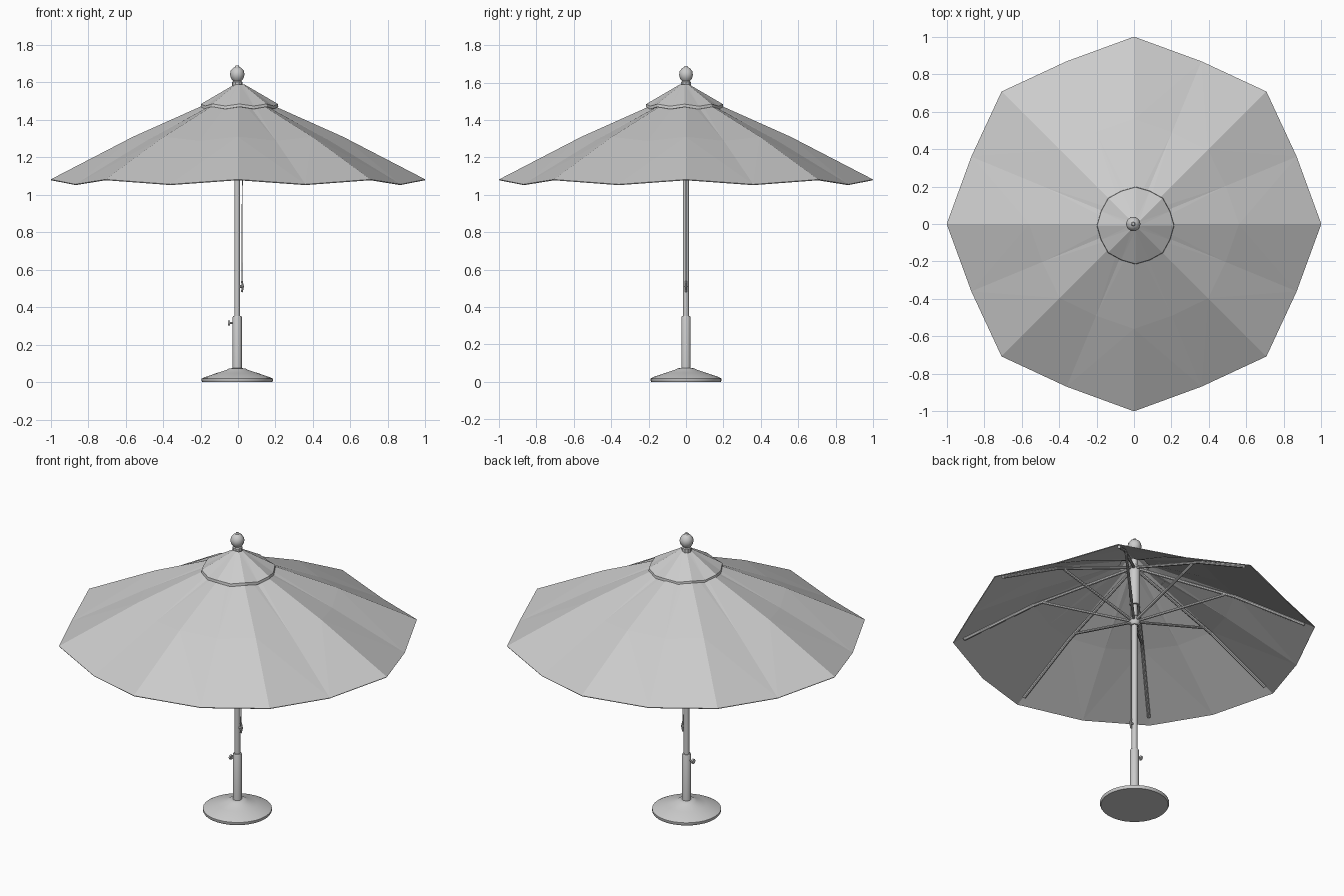
import bpy, bmesh, math
from mathutils import Vector

if "Cube" in bpy.data.objects:
    bpy.data.objects.remove(bpy.data.objects["Cube"], do_unlink=True)

grey = bpy.data.materials.new("light_grey")
grey.use_nodes = True
grey.diffuse_color = (0.6, 0.6, 0.6, 1)
grey.node_tree.nodes["Principled BSDF"].inputs["Base Color"].default_value = (0.6, 0.6, 0.6, 1)

RIBS = 8
STEP = 2 * math.pi / RIBS
AXIS_X = -0.004  # the pole stands slightly off centre


def polar(r, angle, z, cx=0.0):
    return Vector((cx + r * math.cos(angle), r * math.sin(angle), z))


def finish(name, bm, smooth=True):
    bmesh.ops.recalc_face_normals(bm, faces=bm.faces)
    mesh = bpy.data.meshes.new(name)
    bm.to_mesh(mesh)
    bm.free()
    mesh.materials.append(grey)
    obj = bpy.data.objects.new(name, mesh)
    bpy.context.collection.objects.link(obj)
    if smooth:
        bpy.ops.object.select_all(action="DESELECT")
        obj.select_set(True)
        bpy.context.view_layer.objects.active = obj
        bpy.ops.object.shade_smooth_by_angle(angle=math.radians(35))
    return obj


def lathe(name, profile, sides):
    """Closed solid of revolution from (radius, height) pairs."""
    bm = bmesh.new()
    rings = [[bm.verts.new(polar(r, 2 * math.pi * i / sides, z, AXIS_X))
              for i in range(sides)] for r, z in profile]
    for low, high in zip(rings, rings[1:]):
        for i in range(sides):
            j = (i + 1) % sides
            bm.faces.new((low[i], low[j], high[j], high[i]))
    bm.faces.new(rings[0][::-1])
    bm.faces.new(rings[-1])
    return finish(name, bm)


def add_rod(bm, start, end, radius, sides=8):
    direction = end - start
    matrix = direction.to_track_quat("Z", "Y").to_matrix().to_4x4()
    matrix.translation = (start + end) / 2
    bmesh.ops.create_cone(bm, cap_ends=True, segments=sides, radius1=radius,
                          radius2=radius, depth=direction.length, matrix=matrix)


def fabric(name, rib_profile, seam_profile, thickness, center=(0, 0)):
    """Faceted cloth: one profile along the ribs, one along the panel middles."""
    bm = bmesh.new()
    columns = []
    for i in range(RIBS * 2):
        profile = seam_profile if i % 2 else rib_profile
        columns.append([bm.verts.new(polar(r, i * STEP / 2, z) + Vector((*center, 0)))
                        for r, z in profile])
    for i in range(0, RIBS * 2, 2):
        rib = columns[i]
        for seam in (columns[i + 1], columns[i - 1]):
            for k in range(len(rib) - 1):
                bm.faces.new((rib[k], rib[k + 1], seam[k + 1]))
                bm.faces.new((rib[k], seam[k + 1], seam[k]))
    obj = finish(name, bm, smooth=False)
    solid = obj.modifiers.new("cloth_thickness", "SOLIDIFY")
    solid.thickness = thickness
    solid.offset = -1
    return obj


# Cloth: main canopy and the small vent cap with its short valance
fabric("canopy", [(0.09, 1.52), (0.56, 1.31), (1.0, 1.082)],
       [(0.083, 1.515), (0.53, 1.288), (0.94, 1.056)], 0.005)
fabric("vent_cap", [(0.025, 1.59), (0.205, 1.485), (0.207, 1.47)],
       [(0.023, 1.59), (0.198, 1.474), (0.2, 1.458)], 0.004, (0.008, -0.008))

# Stand: weighted base, sleeve, pole
lathe("base", [(0.186, 0), (0.19, 0.006), (0.19, 0.018), (0.175, 0.026), (0.11, 0.048),
               (0.055, 0.066), (0.046, 0.072), (0.03, 0.074)], 32)
lathe("sleeve", [(0.025, 0.06), (0.025, 0.345), (0.022, 0.352)], 16)
lathe("pole", [(0.016, 0.3), (0.016, 1.58)], 12)

# Hubs that carry the ribs and struts
lathe("upper_hub", [(0.026, 1.27), (0.031, 1.28), (0.031, 1.49), (0.024, 1.52)], 12)
lathe("runner_hub", [(0.022, 1.14), (0.032, 1.155), (0.032, 1.185), (0.022, 1.195)], 12)

# Finial knob
lathe("finial", [(0.027, 1.575), (0.027, 1.603), (0.022, 1.608), (0.034, 1.622),
                 (0.039, 1.642), (0.035, 1.662), (0.022, 1.677), (0.012, 1.682),
                 (0.008, 1.69)], 10)

# Ribs under the cloth and struts up from the runner
ribs, struts = bmesh.new(), bmesh.new()
for i in range(RIBS):
    a = i * STEP
    middle = polar(0.56, a, 1.293)
    add_rod(ribs, polar(0.02, a, 1.5), middle, 0.009)
    add_rod(ribs, middle, polar(0.94, a, 1.098), 0.009)
    add_rod(struts, polar(0.025, a, 1.17), polar(0.5, a, 1.31), 0.008)
finish("ribs", ribs)
finish("struts", struts)

# Clamp screw on the sleeve
screw = bmesh.new()
add_rod(screw, Vector((-0.025, 0, 0.315)), Vector((-0.045, 0, 0.315)), 0.005)
add_rod(screw, Vector((-0.043, 0, 0.315)), Vector((-0.053, 0, 0.315)), 0.014, 12)
finish("clamp_screw", screw)

# Cord and cleat on the pole
cord = bmesh.new()
add_rod(cord, Vector((0.021, 0, 0.51)), Vector((0.024, 0, 1.38)), 0.0025, 6)
finish("cord", cord)
cleat = bmesh.new()
add_rod(cleat, Vector((0.008, 0, 0.51)), Vector((0.024, 0, 0.51)), 0.008)
add_rod(cleat, Vector((0.02, 0, 0.48)), Vector((0.027, 0, 0.51)), 0.005)
add_rod(cleat, Vector((0.027, 0, 0.51)), Vector((0.02, 0, 0.54)), 0.005)
finish("cleat", cleat)
